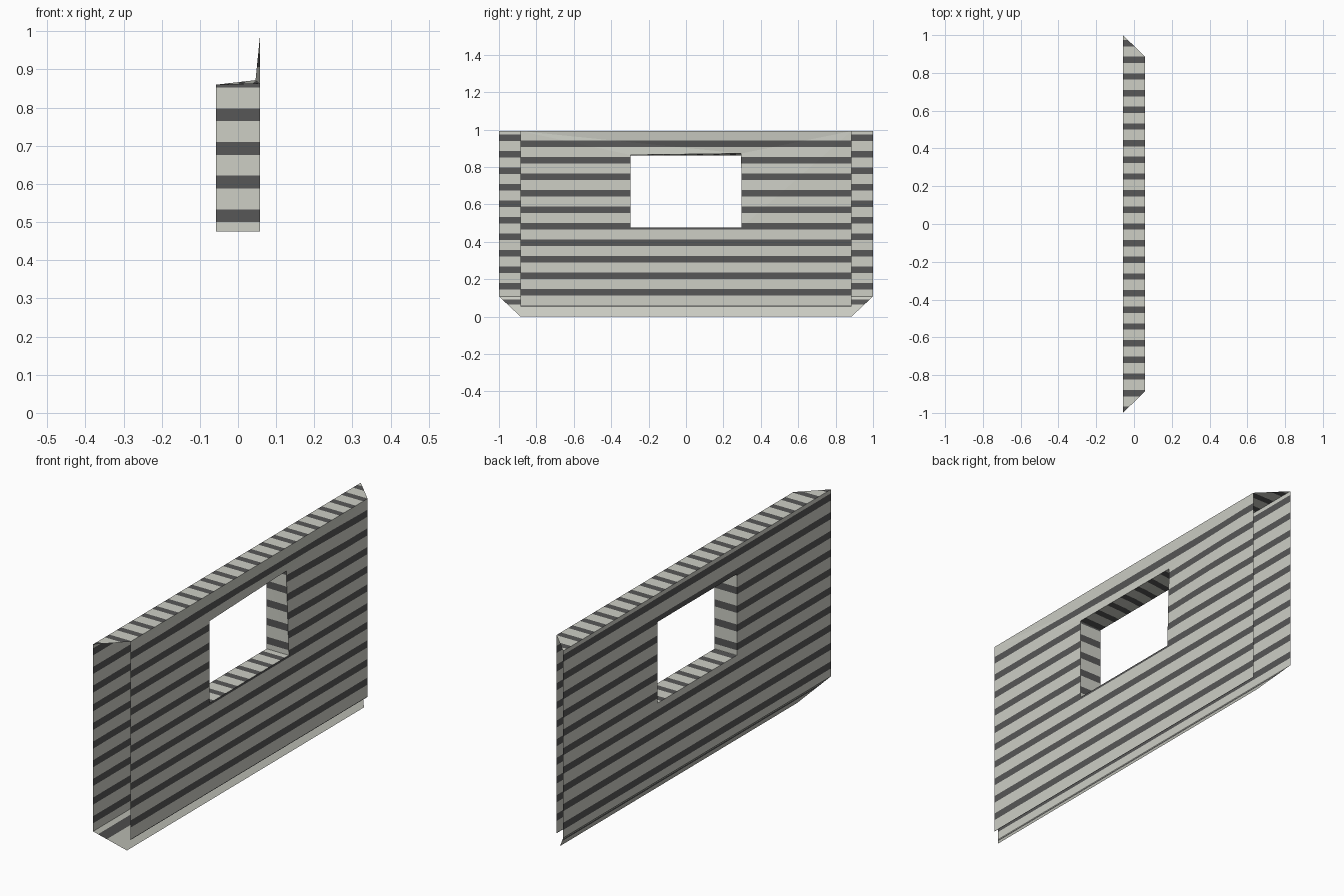
import bpy, bmesh, math
from mathutils import Vector

if "Cube" in bpy.data.objects:
    bpy.data.objects.remove(bpy.data.objects["Cube"])

PERIOD, WIDTH = 0.0882, 0.0335


def material(name, rgb):
    m = bpy.data.materials.new(name)
    m.diffuse_color = (*rgb, 1)
    m.use_nodes = True
    m.node_tree.nodes["Principled BSDF"].inputs["Base Color"].default_value = m.diffuse_color
    return m


LIGHT = material("pale grey", (0.61, 0.62, 0.56))
DARK = material("dark grey", (0.095, 0.095, 0.095))


def striped_sheet(name, quads, axis, start, outward, period=PERIOD, width=WIDTH):
    """Open sheet cut into bands along an axis; dark bands begin at start + k * period."""
    bm = bmesh.new()
    for q in quads:
        f = bm.faces.new([bm.verts.new(p) for p in q])
        f.normal_update()
        if f.normal.dot(Vector(outward(f.calc_center_median()))) < 0:
            f.normal_flip()
    bmesh.ops.remove_doubles(bm, verts=bm.verts, dist=1e-5)
    bmesh.ops.triangulate(bm, faces=bm.faces)
    normal = Vector([float(i == axis) for i in range(3)])
    lo = min(v.co[axis] for v in bm.verts)
    hi = max(v.co[axis] for v in bm.verts)
    for k in range(math.floor((lo - start) / period) - 1, math.ceil((hi - start) / period) + 1):
        for cut in (start + k * period, start + k * period + width):
            if lo + 1e-4 < cut < hi - 1e-4:
                bmesh.ops.bisect_plane(bm, geom=bm.verts[:] + bm.edges[:] + bm.faces[:],
                                       plane_co=normal * cut, plane_no=normal, dist=1e-6)
    for f in bm.faces:
        f.material_index = int((f.calc_center_median()[axis] - start) % period < width)
    mesh = bpy.data.meshes.new(name)
    bm.to_mesh(mesh)
    bm.free()
    mesh.materials.append(LIGHT)
    mesh.materials.append(DARK)
    bpy.context.collection.objects.link(bpy.data.objects.new(name, mesh))


def ring(a, b):
    """Quads joining two four-cornered loops."""
    return [(a[i], a[(i + 1) % 4], b[(i + 1) % 4], b[i]) for i in range(4)]


def rectangle(x, half, z0, z1):
    return [(x, -half, z0), (x, half, z0), (x, half, z1), (x, -half, z1)]


X, TOP = 0.058, 0.992
outer_edge = rectangle(X, 0.885, 0.055, TOP)
inner_edge = rectangle(-X, 1.0, 0.108, TOP)
front_hole = rectangle(X, 0.297, 0.476, 0.864)
front_hole[2] = (0.046, 0.295, 0.872)  # slightly pushed-in window corner
back_hole = rectangle(-X, 0.297, 0.476, 0.86)

# Wall sheets with the window opening
striped_sheet("outer_wall", ring(outer_edge, front_hole), 2, 0.113, lambda c: (1, 0, 0))
striped_sheet("inner_wall", ring(inner_edge, back_hole), 2, 0.146, lambda c: (-1, 0, 0))

# Window reveal: sill and header striped across, jambs striped by height
reveal = ring(front_hole, back_hole)
to_middle = lambda c: (0, -c.y, 0.67 - c.z)
striped_sheet("sill_and_header", [reveal[0], reveal[2]], 1, -0.03, to_middle)
striped_sheet("window_jambs", [reveal[1], reveal[3]], 2, 0.5, to_middle)

# Mitred top
striped_sheet("top_cap", [(outer_edge[3], outer_edge[2], inner_edge[2], inner_edge[3])],
              1, -0.03, lambda c: (0, 0, 1))

# Sloping bottom plate with one dark band
striped_sheet("bottom_plate", [(inner_edge[0], inner_edge[1], (0.039, 0.885, 0), (0.039, -0.885, 0))],
              2, 0.064, lambda c: (1, 0, 1), period=1, width=0.028)
